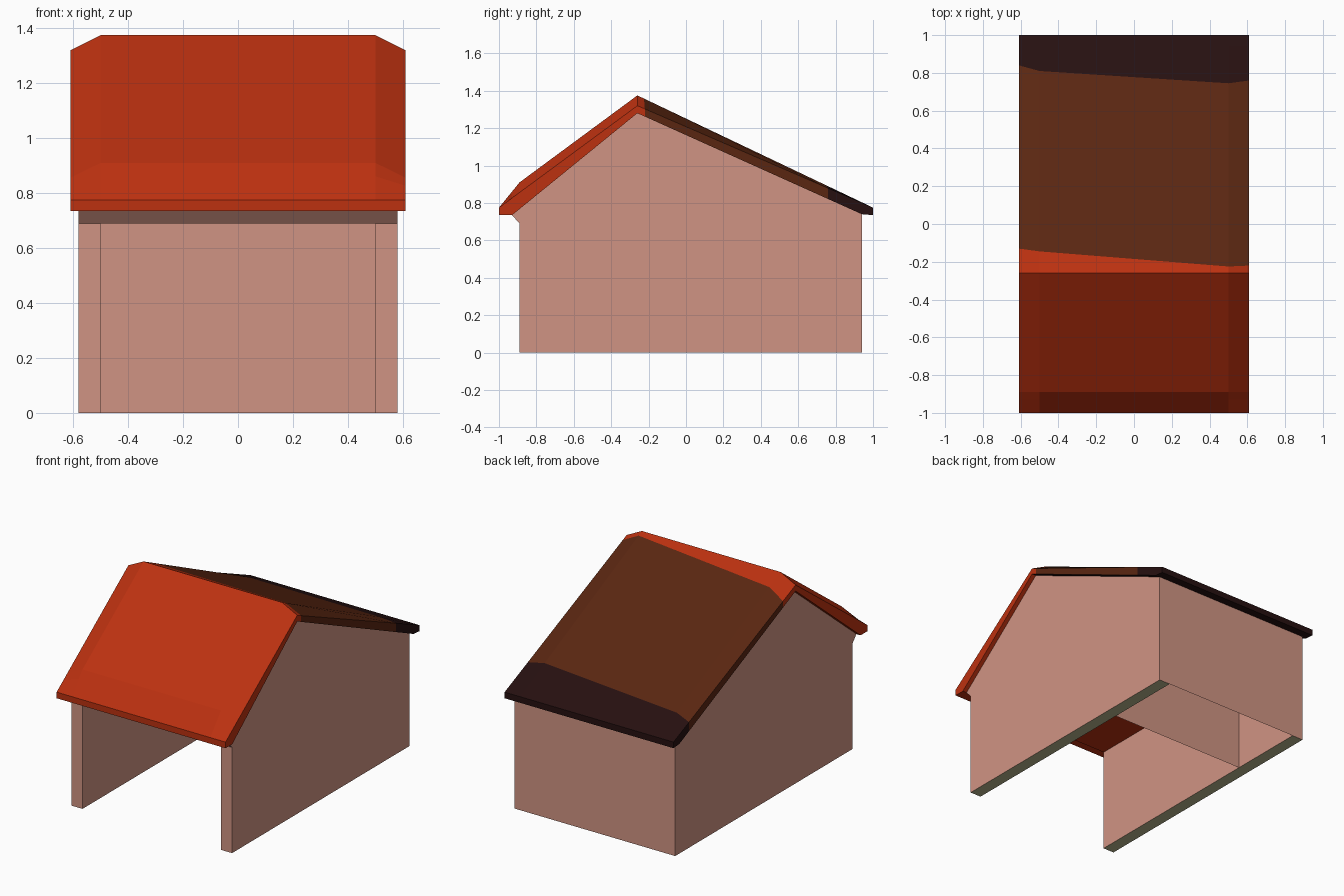
import bpy, bmesh

if "Cube" in bpy.data.objects:
    bpy.data.objects.remove(bpy.data.objects["Cube"])


def material(name, rgb):
    lin = [((c / 255 + 0.055) / 1.055) ** 2.4 if c > 10 else c / 3295 for c in rgb]
    m = bpy.data.materials.new(name)
    m.diffuse_color = (*lin, 1)
    m.use_nodes = True
    m.node_tree.nodes["Principled BSDF"].inputs["Base Color"].default_value = m.diffuse_color
    return m


pink = material("pink_wall", (208, 148, 131))
red = material("red_roof", (188, 49, 16))
brown = material("brown_roof", (90, 38, 17))
black = material("dark_roof", (38, 16, 16))
olive = material("olive_base", (185, 181, 142))


def make(name, faces, mats):
    """faces: list of (corner points, material index)"""
    bm = bmesh.new()
    for pts, mi in faces:
        bm.faces.new([bm.verts.new(p) for p in pts]).material_index = mi
    bmesh.ops.remove_doubles(bm, verts=bm.verts, dist=1e-5)
    bmesh.ops.recalc_face_normals(bm, faces=bm.faces)
    me = bpy.data.meshes.new(name)
    bm.to_mesh(me)
    bm.free()
    for m in mats:
        me.materials.append(m)
    ob = bpy.data.objects.new(name, me)
    bpy.context.collection.objects.link(ob)


# Walls: side gables with thick open-bottomed edges, back wall, front lintel
W, IN, F, B, H, P = 0.58, 0.50, -0.89, 0.94, 0.69, 0.42
gable = [(F, 0), (F, H), (-0.93, 0.735), (-0.26, 1.28), (B, 0.74), (B, 0)]
walls = [
    ([(-W, B, 0), (W, B, 0), (W, B, 0.74), (-W, B, 0.74)], 0),
    ([(-W, F, H), (W, F, H), (W, -0.93, 0.735), (-W, -0.93, 0.735)], 0),
]
for s in (-1, 1):
    o, i = s * W, s * IN
    walls += [
        ([(o, y, z) for y, z in gable], 0),
        ([(i, F, 0), (o, F, 0), (o, F, H), (i, F, H)], 0),
        ([(i, F, 0), (i, B, 0), (i, B, H), (i, F, H)], 0),
        ([(i, F, 0), (o, F, 0), (o, B, 0), (i, B, 0)], 1),
    ]
make("walls", walls, [pink, olive])

# Inner partition and ceiling
make("partition", [([(-IN, P, 0), (IN, P, 0), (IN, P, H), (-IN, P, H)], 0)], [pink])
make("ceiling", [([(-IN, F, H), (IN, F, H), (IN, B, H), (-IN, B, H)], 0)], [red])


# Roof: grid of columns across x and rows along y, raised in the middle
def lerp(pts, y):
    for (y0, z0), (y1, z1) in zip(pts, pts[1:]):
        if y <= y1 + 1e-6:
            return z0 + (z1 - z0) * (y - y0) / (y1 - y0)


edge = [(-1, 0.775), (-0.26, 1.32), (1, 0.775)]
middle = [(-1, 0.775), (-0.89, 0.91), (-0.26, 1.375), (1, 0.775)]
under = [(-1, 0.735), (-0.93, 0.735), (-0.26, 1.28), (0.94, 0.74), (1, 0.735)]
cols = [-0.61, -0.5, 0.5, 0.61]
rows = [[-1] * 4, [-0.93] * 4, [-0.89] * 4, [-0.26] * 4,
        [-0.13, -0.145, -0.225, -0.22],   # slanted end of the red band
        [0.84, 0.81, 0.745, 0.76],        # slanted start of the dark band
        [0.94] * 4, [1] * 4]
band = [0, 0, 0, 0, 1, 2, 2]


def top(r, c):
    y = rows[r][c]
    return (cols[c], y, lerp(middle if c in (1, 2) else edge, y))


def low(r, c):
    y = rows[r][c]
    return (cols[c], y, lerp(under, y))


roof = []
for r in range(7):
    for c in range(3):
        cell = [(r, c), (r, c + 1), (r + 1, c + 1), (r + 1, c)]
        roof.append(([top(*k) for k in cell], band[r]))
        roof.append(([low(*k) for k in cell], 0 if r < 3 else 2))
    for c in (0, 3):
        roof.append(([low(r, c), low(r + 1, c), top(r + 1, c), top(r, c)], band[r]))
for r, m in ((0, 0), (7, 2)):
    for c in range(3):
        roof.append(([low(r, c), low(r, c + 1), top(r, c + 1), top(r, c)], m))
make("roof", roof, [red, brown, black])
